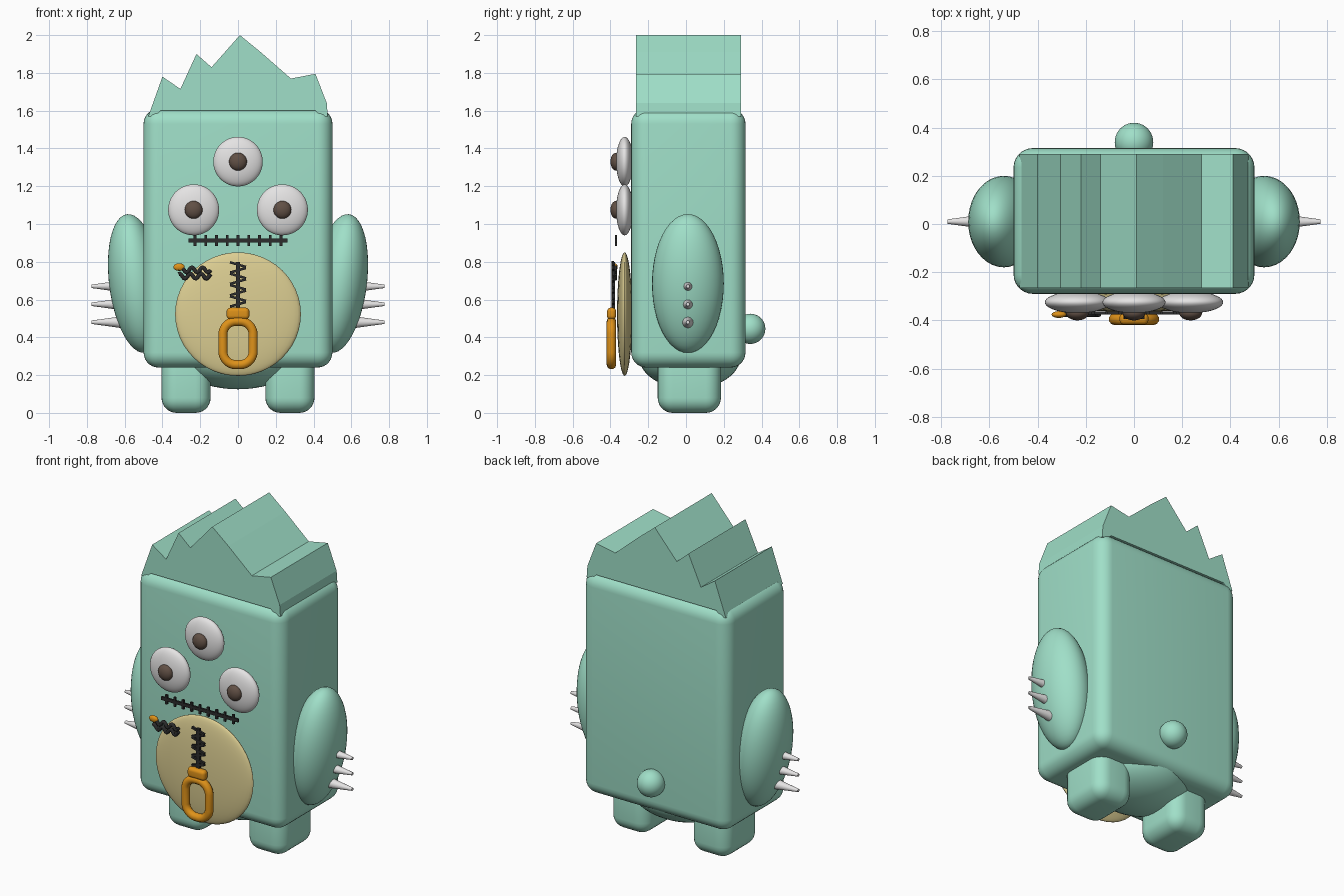
import bpy, bmesh, math
from mathutils import Matrix, Vector

old = bpy.data.objects.get("Cube")
if old:
    bpy.data.objects.remove(old, do_unlink=True)


def material(name, rgb):
    m = bpy.data.materials.new(name)
    m.use_nodes = True
    m.diffuse_color = (*rgb, 1)
    m.node_tree.nodes["Principled BSDF"].inputs["Base Color"].default_value = (*rgb, 1)
    return m


MINT = material("mint fur", (0.35, 0.74, 0.58))
WHITE = material("bone white", (0.78, 0.77, 0.77))
BROWN = material("pupil brown", (0.12, 0.08, 0.06))
CREAM = material("belly cream", (0.72, 0.62, 0.29))
BLACK = material("stitch black", (0.025, 0.025, 0.025))
ORANGE = material("pull orange", (0.74, 0.29, 0.01))


def finish(name, bm, mat, smooth=True):
    bmesh.ops.recalc_face_normals(bm, faces=bm.faces)
    mesh = bpy.data.meshes.new(name)
    bm.to_mesh(mesh)
    bm.free()
    mesh.materials.append(mat)
    obj = bpy.data.objects.new(name, mesh)
    bpy.context.collection.objects.link(obj)
    if smooth:
        bpy.ops.object.select_all(action="DESELECT")
        obj.select_set(True)
        bpy.context.view_layer.objects.active = obj
        bpy.ops.object.shade_smooth_by_angle(angle=math.radians(35))
    return obj


def ellipsoid(name, center, radii, mat, tilt=0.0):
    bm = bmesh.new()
    bmesh.ops.create_uvsphere(bm, u_segments=40, v_segments=24, radius=1)
    bm.transform(Matrix.Translation(center) @ Matrix.Rotation(tilt, 4, "Y")
                 @ Matrix.Diagonal((*radii, 1)))
    return finish(name, bm, mat)


def rounded_box(name, low, high, bevel, mat):
    low, high = Vector(low), Vector(high)
    bm = bmesh.new()
    bmesh.ops.create_cube(bm, size=1, matrix=Matrix.Translation((low + high) / 2)
                          @ Matrix.Diagonal((*(high - low), 1)))
    bmesh.ops.bevel(bm, geom=bm.edges[:], offset=bevel, segments=7,
                    profile=0.5, affect="EDGES")
    return finish(name, bm, mat)


def add_bar(bm, center, size, tilt=0.0):
    bmesh.ops.create_cube(bm, size=1, matrix=Matrix.Translation(center)
                          @ Matrix.Rotation(tilt, 4, "Y") @ Matrix.Diagonal((*size, 1)))


def tube(name, points, radius, mat, cyclic=False):
    curve = bpy.data.curves.new(name, "CURVE")
    curve.dimensions = "3D"
    curve.bevel_depth = radius
    curve.bevel_resolution = 3
    curve.use_fill_caps = True
    spline = curve.splines.new("POLY")
    spline.points.add(len(points) - 1)
    for p, co in zip(spline.points, points):
        p.co = (*co, 1)
    spline.use_cyclic_u = cyclic
    spline.use_smooth = True
    curve.materials.append(mat)
    obj = bpy.data.objects.new(name, curve)
    bpy.context.collection.objects.link(obj)
    return obj


# Body, rounded underside and tail
rounded_box("body", (-0.5, -0.29, 0.24), (0.5, 0.315, 1.61), 0.08, MINT)
ellipsoid("underside", (0, 0.02, 0.30), (0.33, 0.27, 0.175), MINT)
ellipsoid("tail", (0, 0.34, 0.445), (0.08, 0.08, 0.08), MINT)

# Jagged hair: a silhouette extruded from front to back
outline = [(-0.475, 1.57), (-0.40, 1.78), (-0.305, 1.715), (-0.22, 1.90),
           (-0.14, 1.83), (0.01, 2.0), (0.12, 1.91), (0.28, 1.77), (0.41, 1.795),
           (0.47, 1.64), (0.475, 1.57), (0.44, 1.57), (0.41, 1.6), (-0.41, 1.6), (-0.44, 1.57)]
bm = bmesh.new()
face = bm.faces.new([bm.verts.new((x, -0.265, z)) for x, z in outline])
extruded = bmesh.ops.extrude_face_region(bm, geom=[face])["geom"]
bmesh.ops.translate(bm, vec=(0, 0.555, 0),
                    verts=[g for g in extruded if isinstance(g, bmesh.types.BMVert)])
finish("hair", bm, MINT, smooth=False)

# Legs, arms and claws on both sides
for side, s in (("left", 1), ("right", -1)):
    xs = sorted((s * 0.145, s * 0.405))
    rounded_box(side + "_leg", (xs[0], -0.15, 0), (xs[1], 0.185, 0.32), 0.08, MINT)
    ellipsoid(side + "_arm", (s * 0.54, 0.01, 0.685), (0.142, 0.19, 0.37), MINT, s * 0.13)
    for i in range(3):
        bm = bmesh.new()
        bmesh.ops.create_cone(bm, cap_ends=True, segments=20, radius1=0.034,
                              radius2=0.009, depth=0.18)
        bm.transform(Matrix.Translation((s * 0.685, 0.01, 0.48 + 0.095 * i))
                     @ Matrix.Rotation(s * math.pi / 2, 4, "Y"))
        finish(f"{side}_claw_{i + 1}", bm, WHITE)

# Three eyes and the belly patch
for name, x, z, r in (("top", 0, 1.33, 0.131), ("left", 0.235, 1.075, 0.135),
                      ("right", -0.235, 1.075, 0.135)):
    ellipsoid(name + "_eye", (x, -0.325, z), (r, 0.045, r), WHITE)
    ellipsoid(name + "_pupil", (x, -0.37, z), (0.047, 0.03, 0.047), BROWN)
ellipsoid("belly_patch", (0, -0.325, 0.523), (0.333, 0.04, 0.327), CREAM)

# Stitched mouth
bm = bmesh.new()
add_bar(bm, (0, -0.37, 0.912), (0.525, 0.012, 0.02))
for i in range(9):
    add_bar(bm, (-0.228 + 0.057 * i, -0.37, 0.912), (0.014, 0.012, 0.058))
finish("mouth_stitches", bm, BLACK, smooth=False)

# Zip on the belly, with alternately slanted teeth
bm = bmesh.new()
add_bar(bm, (0, -0.385, 0.675), (0.022, 0.016, 0.25))
for i in range(8):
    slant = 0.28 if i % 2 else -0.28
    add_bar(bm, (0, -0.387, 0.575 + 0.03 * i), (0.088, 0.014, 0.013), slant)
finish("zip_teeth", bm, BLACK, smooth=False)

# Zip pull: rounded loop and its cap
loop = []
for i in range(48):
    a = math.tau * (i + 0.5) / 48
    c, n = math.cos(a), math.sin(a)
    loop.append((math.copysign(0.01, c) + 0.07 * c, -0.395,
                 0.37 + math.copysign(0.045, n) + 0.07 * n))
tube("zip_pull_loop", loop, 0.025, ORANGE, cyclic=True)
rounded_box("zip_pull_cap", (-0.06, -0.418, 0.495), (0.06, -0.37, 0.557), 0.02, ORANGE)

# Small wavy stitch with an orange knot
for k in range(2):
    wave = [(-0.315 + 0.17 * t / 24, -0.375,
             0.757 - 0.033 * k + 0.014 * math.sin(t * math.tau / 8 + k * 0.9))
            for t in range(25)]
    tube(f"wavy_stitch_{k + 1}", wave, 0.011, BLACK)
ellipsoid("stitch_knot", (-0.312, -0.376, 0.772), (0.03, 0.014, 0.02), ORANGE)
